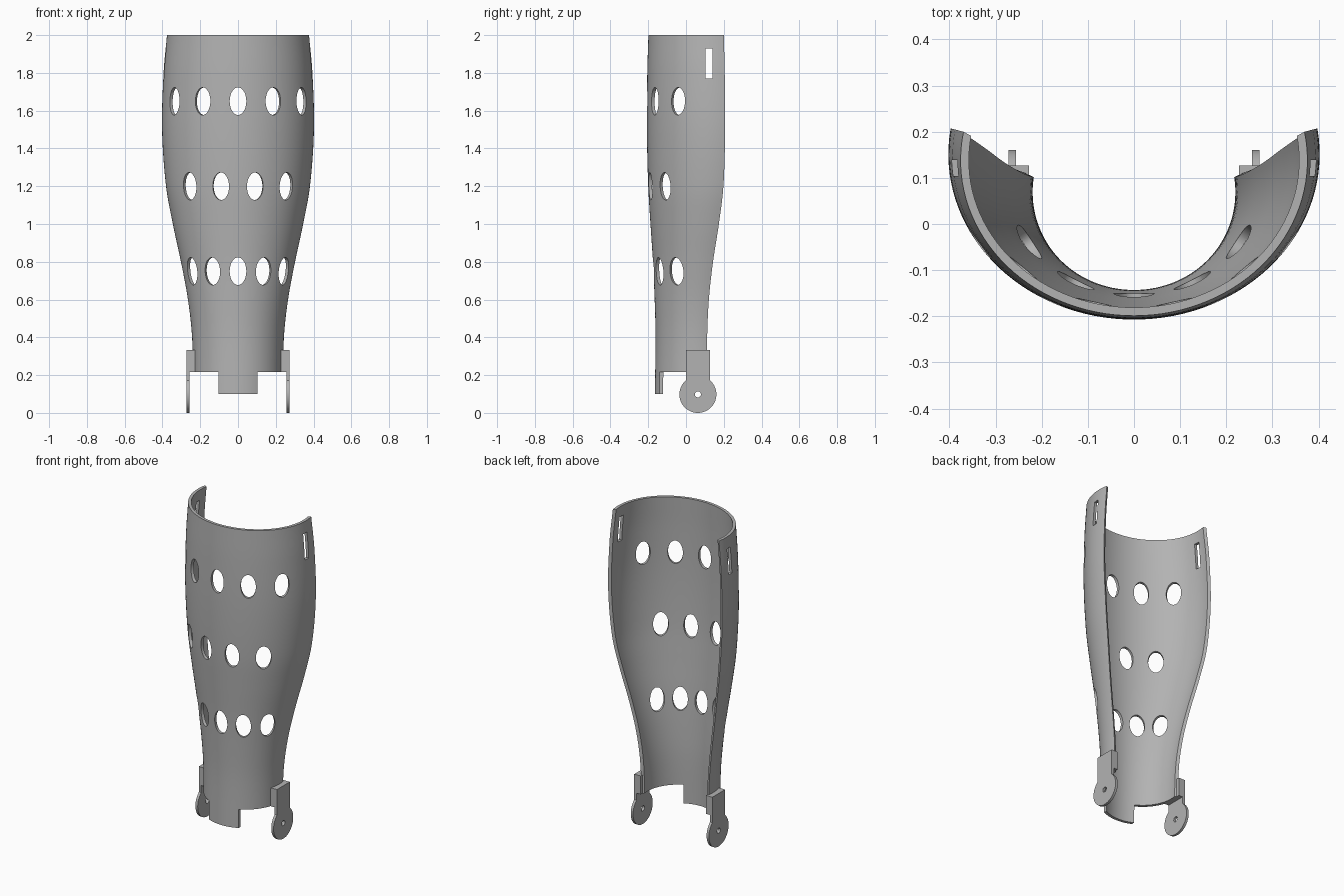
import bpy, bmesh, math
from mathutils import Matrix, Vector

cube = bpy.data.objects.get("Cube")
if cube:
    bpy.data.objects.remove(cube, do_unlink=True)

grey = bpy.data.materials.new("plain grey")
grey.use_nodes = True
colour = (0.45, 0.45, 0.45, 1)
grey.diffuse_color = colour
grey.node_tree.nodes["Principled BSDF"].inputs["Base Color"].default_value = colour


def make_object(name, bm, helper=False):
    bmesh.ops.recalc_face_normals(bm, faces=bm.faces)
    mesh = bpy.data.meshes.new(name)
    bm.to_mesh(mesh)
    bm.free()
    mesh.materials.append(grey)
    obj = bpy.data.objects.new(name, mesh)
    bpy.context.collection.objects.link(obj)
    obj.hide_render = helper
    return obj


def add_box(bm, low, high):
    low, high = Vector(low), Vector(high)
    size = Matrix.Diagonal((*(high - low), 1))
    bmesh.ops.create_cube(bm, size=1, matrix=Matrix.Translation((low + high) / 2) @ size)


def cut(obj, cutter):
    mod = obj.modifiers.new("cut", 'BOOLEAN')
    mod.operation = 'DIFFERENCE'
    mod.solver = 'EXACT'
    mod.object = cutter
    bpy.ops.object.select_all(action='DESELECT')
    obj.select_set(True)
    bpy.context.view_layer.objects.active = obj
    bpy.ops.object.modifier_apply(modifier=mod.name)
    bpy.data.objects.remove(cutter, do_unlink=True)
    bpy.ops.object.shade_smooth_by_angle(angle=math.radians(35))


# Shell profile: height, half width, front depth, back edge
PROFILE = [
    (0.1, 0.236, 0.165, 0.11), (0.4, 0.243, 0.161, 0.112), (0.6, 0.265, 0.166, 0.121),
    (0.8, 0.302, 0.175, 0.143), (1.0, 0.345, 0.188, 0.174), (1.2, 0.381, 0.2, 0.198),
    (1.5, 0.402, 0.207, 0.207), (1.8, 0.394, 0.205, 0.205), (2.0, 0.376, 0.199, 0.2),
]
WALL = 0.018


def slope(i):
    a, b = PROFILE[max(i - 1, 0)], PROFILE[min(i + 1, len(PROFILE) - 1)]
    return [(q - p) / (b[0] - a[0]) for p, q in zip(a, b)]


def section(z):
    """Smoothly interpolated half width, front depth and back edge."""
    i = max(k for k in range(len(PROFILE) - 1) if PROFILE[k][0] <= z + 1e-6)
    a, b = PROFILE[i], PROFILE[i + 1]
    h = b[0] - a[0]
    t = (z - a[0]) / h
    s, e = slope(i), slope(i + 1)
    return [a[k] * (2*t**3 - 3*t**2 + 1) + b[k] * (3*t**2 - 2*t**3)
            + h * s[k] * (t**3 - 2*t**2 + t) + h * e[k] * (t**3 - t**2) for k in (1, 2, 3)]


def arc(z, inset, count=64):
    width, front, back = section(z)
    centre = 0.07 + (width - 0.24) * 0.5
    rx, ry = width - inset, front + centre - inset
    end = math.pi / 2 + math.asin((back - inset * 0.5 - centre) / ry)
    angles = [end * (2 * k / count - 1) for k in range(count + 1)]
    return [(rx * math.sin(a), centre - ry * math.cos(a), z) for a in angles]


# Curved open shell
bm = bmesh.new()
LEVELS = 50
rings = []
for i in range(LEVELS + 1):
    z = 0.1 + 1.9 * i / LEVELS
    rings.append([bm.verts.new(p) for p in arc(z, 0) + arc(z, WALL)[::-1]])
for low, high in zip(rings, rings[1:]):
    n = len(low)
    for k in range(n):
        bm.faces.new((low[k], low[(k + 1) % n], high[(k + 1) % n], high[k]))
for ring in (rings[0], rings[-1]):
    n = len(ring)
    for k in range(n // 2 - 1):
        bm.faces.new((ring[k], ring[k + 1], ring[n - 2 - k], ring[n - 1 - k]))
shell = make_object("shin_shell", bm)

# Rows of oval vent holes, strap slots and the notches beside the front tab
bm = bmesh.new()
for z, steps in ((1.65, (-2, -1, 0, 1, 2)), (1.2, (-1.5, -0.5, 0.5, 1.5)), (0.75, (-2, -1, 0, 1, 2))):
    width, front, back = section(z)
    for step in steps:
        turn = Matrix.Rotation(math.radians(27.5 * step), 4, 'Z')
        place = (Matrix.Translation((0, width - front, z)) @ turn
                 @ Matrix.Translation((0, -width, 0)) @ Matrix.Diagonal((0.044, 1, 0.073, 1))
                 @ Matrix.Rotation(math.pi / 2, 4, 'X'))
        bmesh.ops.create_cone(bm, cap_ends=True, segments=40, radius1=1, radius2=1,
                              depth=0.16, matrix=place)
for side in (-1, 1):
    xs = sorted((side * 0.3, side * 0.5))
    add_box(bm, (xs[0], 0.104, 1.77), (xs[1], 0.139, 1.93))
    xs = sorted((side * 0.103, side * 0.5))
    add_box(bm, (xs[0], -0.4, 0), (xs[1], 0.4, 0.217))
cut(shell, make_object("shell_cutter", bm, True))

# Hinge plates: round eye with a straight neck, plus a mounting block
EYE_Y, EYE_Z, EYE_R, NECK = 0.063, 0.098, 0.098, 0.0635
for side, label in ((1, "left"), (-1, "right")):
    bm = bmesh.new()
    start = math.asin(NECK / EYE_R)
    outline = [(EYE_Y - NECK, 0.333), (EYE_Y + NECK, 0.333)]
    for k in range(49):
        a = start + (2 * math.pi - 2 * start) * k / 48
        outline.append((EYE_Y + EYE_R * math.sin(a), EYE_Z + EYE_R * math.cos(a)))
    face = bm.faces.new([bm.verts.new((side * 0.256, y, z)) for y, z in outline])
    moved = bmesh.ops.extrude_face_region(bm, geom=[face])["geom"]
    bmesh.ops.translate(bm, vec=(side * 0.016, 0, 0),
                        verts=[v for v in moved if isinstance(v, bmesh.types.BMVert)])
    plate = make_object(label + "_hinge_plate", bm)

    bm = bmesh.new()
    place = Matrix.Translation((side * 0.264, EYE_Y, EYE_Z)) @ Matrix.Rotation(math.pi / 2, 4, 'Y')
    bmesh.ops.create_cone(bm, cap_ends=True, segments=24, radius1=0.016, radius2=0.016,
                          depth=0.1, matrix=place)
    cut(plate, make_object("pin_cutter", bm, True))

    bm = bmesh.new()
    xs = sorted((side * 0.228, side * 0.262))
    add_box(bm, (xs[0], EYE_Y - NECK, 0.217), (xs[1], EYE_Y + NECK, 0.333))
    make_object(label + "_mounting_block", bm)
